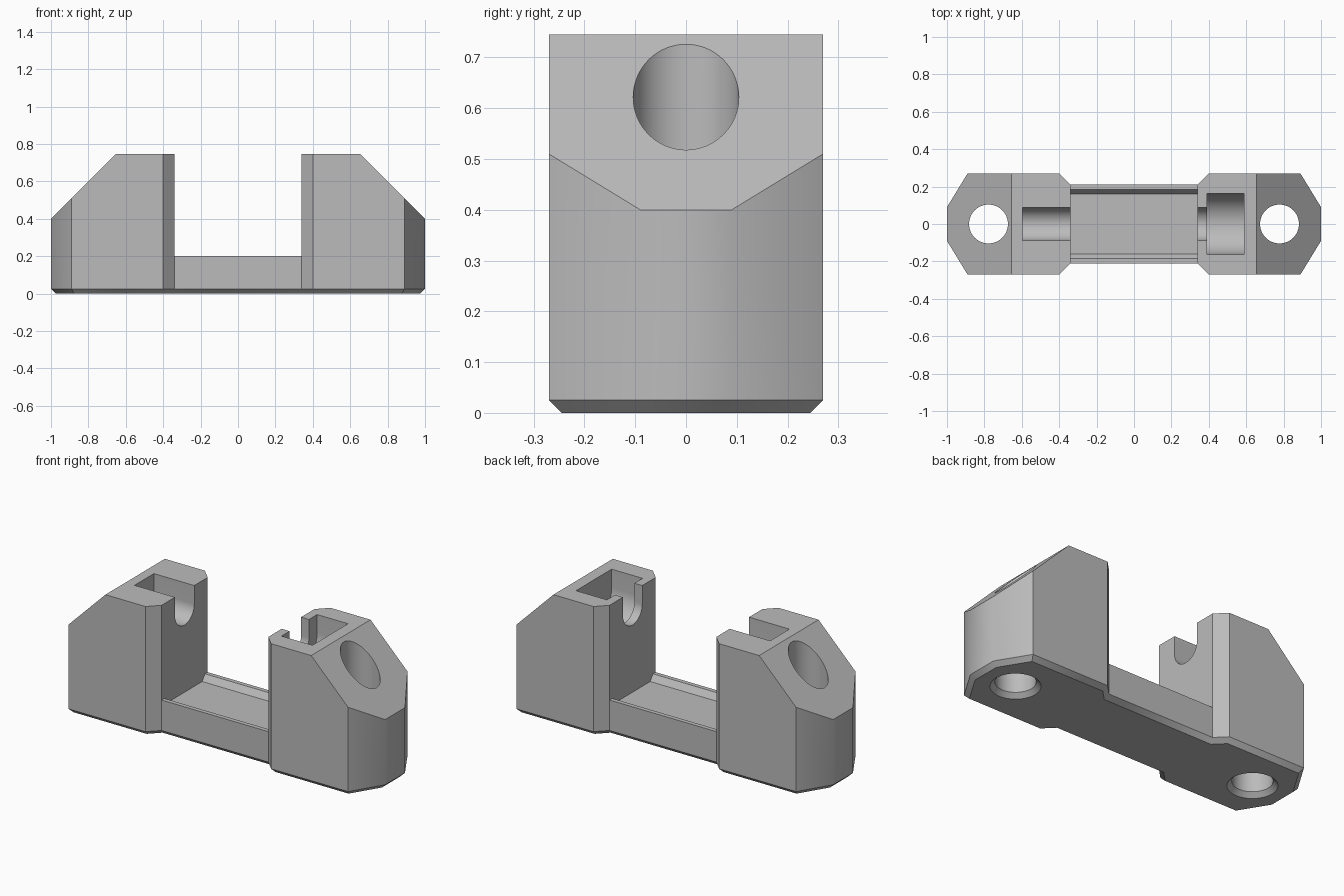
import bpy
import bmesh
import math
from mathutils import Vector

if "Cube" in bpy.data.objects:
    bpy.data.objects.remove(bpy.data.objects["Cube"], do_unlink=True)

HEIGHT, BEVEL = 0.745, 0.025
INNER = 0.34             # inner wall of each tower
AXIS_Z = 0.64            # height of the cradle axis
HOLE_X, HOLE_R = 0.778, 0.104

grey = bpy.data.materials.new("plain_grey")
grey.use_nodes = True
colour = (0.5, 0.5, 0.5, 1)
grey.diffuse_color = colour
grey.node_tree.nodes["Principled BSDF"].inputs["Base Color"].default_value = colour


def finish(bm, name):
    bmesh.ops.recalc_face_normals(bm, faces=bm.faces)
    mesh = bpy.data.meshes.new(name)
    bm.to_mesh(mesh)
    bm.free()
    mesh.materials.append(grey)
    obj = bpy.data.objects.new(name, mesh)
    bpy.context.collection.objects.link(obj)
    return obj


def loft(rings):
    """Solid through matching rings of points, capped at both ends."""
    bm = bmesh.new()
    loops = [[bm.verts.new(p) for p in ring] for ring in rings]
    n = len(loops[0])
    for a, b in zip(loops, loops[1:]):
        for i in range(n):
            j = (i + 1) % n
            bm.faces.new((a[i], a[j], b[j], b[i]))
    bm.faces.new(loops[0][::-1])
    bm.faces.new(loops[-1])
    bmesh.ops.recalc_face_normals(bm, faces=bm.faces)
    return bm


def along_x(name, profile, x0, x1):
    return finish(loft([[(x, y, z) for y, z in profile] for x in (x0, x1)]), name)


def cut(target, cutter):
    cutter.hide_render = True
    mod = target.modifiers.new("cut", "BOOLEAN")
    mod.operation, mod.solver, mod.object = "DIFFERENCE", "EXACT", cutter
    bpy.context.view_layer.objects.active = target
    bpy.ops.object.modifier_apply(modifier=mod.name)
    bpy.data.objects.remove(cutter, do_unlink=True)


# Footprint: one quarter mirrored to the full outline
quarter = [(INNER, 0.21), (0.40, 0.27), (0.89, 0.27), (1.0, 0.09)]
half = quarter + [(x, -y) for x, y in quarter[::-1]]
outline = half + [(-x, -y) for x, y in half]

# Body block with a chamfered underside
bm = loft([[(x, y, z) for x, y in outline] for z in (BEVEL, HEIGHT)])
base = min(bm.faces, key=lambda f: f.calc_center_median().z)
bmesh.ops.inset_region(bm, faces=[base], thickness=BEVEL, use_even_offset=True)
for v in base.verts:
    v.co.z = 0

# Sloped outer shoulders
for side in (-1, 1):
    bmesh.ops.bisect_plane(bm, geom=bm.verts[:] + bm.edges[:] + bm.faces[:],
                           plane_co=Vector((side * 0.655, 0, HEIGHT)),
                           plane_no=Vector((side, 0, 1)), clear_outer=True)
    bmesh.ops.holes_fill(bm, edges=[e for e in bm.edges if e.is_boundary])
bmesh.ops.remove_doubles(bm, verts=bm.verts, dist=1e-5)
body = finish(bm, "bracket_body")

# Gap between the towers, with a shallow channel in the bridge
side_profile = [(0.5, 1), (0.5, 0.2), (0.185, 0.2), (0.16, 0.165)]
gap = side_profile + [(-y, z) for y, z in side_profile[::-1]]
cut(body, along_x("gap_cutter", gap, -INNER, INNER))


# Round-bottomed pockets open at the top
def pocket(radius, x0, x1):
    steps = 32
    arc = [(radius * math.cos(t), AXIS_Z - radius * math.sin(t))
           for t in (math.pi * i / steps for i in range(steps + 1))]
    cut(body, along_x("pocket_cutter", arc + [(-radius, 1), (radius, 1)], x0, x1))


pocket(0.088, -0.597, -0.3)
pocket(0.088, 0.3, 0.45)
pocket(0.162, 0.39, 0.587)

# Vertical screw holes, countersunk underneath
for side in (-1, 1):
    rings = []
    for z, r in ((-BEVEL, HOLE_R + 2 * BEVEL), (BEVEL, HOLE_R), (1, HOLE_R)):
        angles = [math.tau * i / 64 for i in range(64)]
        rings.append([(side * HOLE_X + r * math.cos(a), r * math.sin(a), z) for a in angles])
    cut(body, finish(loft(rings), "hole_cutter"))

# Smooth round walls, crisp edges
bpy.ops.object.select_all(action="DESELECT")
body.select_set(True)
bpy.context.view_layer.objects.active = body
bpy.ops.object.shade_smooth_by_angle(angle=math.radians(33))
